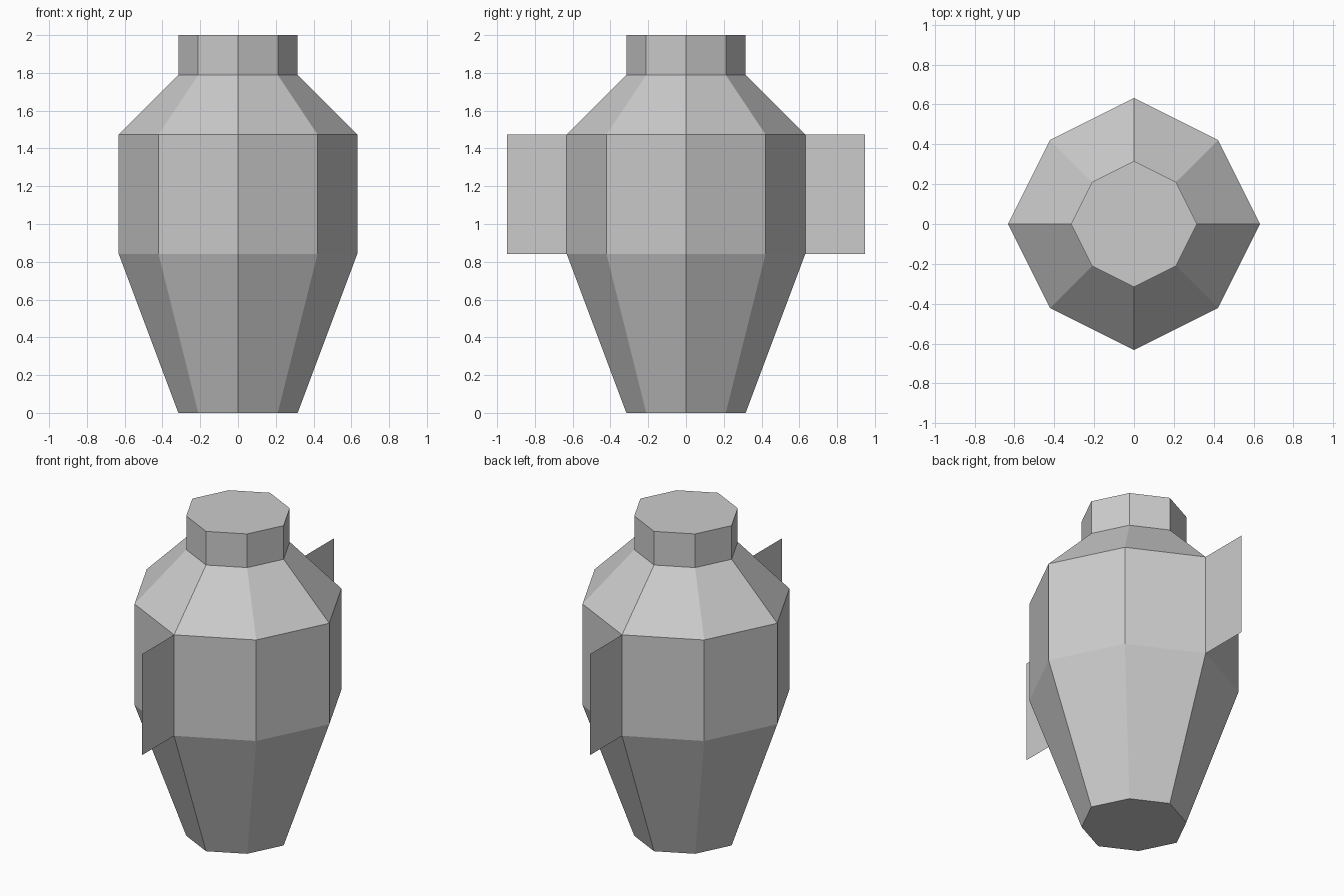
import bpy
import bmesh
from math import pi, sin, cos

cube = bpy.data.objects.get("Cube")
if cube:
    bpy.data.objects.remove(cube, do_unlink=True)

U = 2 / 19  # modelling unit: the jar is 19 units tall

clay = bpy.data.materials.new("plain_grey")
clay.use_nodes = True
grey = (0.6, 0.6, 0.6, 1)
clay.diffuse_color = grey
clay.node_tree.nodes["Principled BSDF"].inputs["Base Color"].default_value = grey


def finish(name, bm):
    mesh = bpy.data.meshes.new(name)
    bm.to_mesh(mesh)
    bm.free()
    mesh.materials.append(clay)
    obj = bpy.data.objects.new(name, mesh)
    bpy.context.collection.objects.link(obj)
    return obj


# Eight-sided jar body lofted through (radius, height) rings
profile = [(3, 0), (6, 8), (6, 14), (3, 17), (3, 19)]
bm = bmesh.new()
rings = []
for radius, height in profile:
    ring = []
    for i in range(8):
        a = i * pi / 4
        # Diagonal corners sit slightly inside the circle
        r = radius * U * (1 if i % 2 == 0 else 2 * 2 ** 0.5 / 3)
        ring.append(bm.verts.new((r * cos(a), r * sin(a), height * U)))
    rings.append(ring)
for low, high in zip(rings, rings[1:]):
    for i in range(8):
        j = (i + 1) % 8
        bm.faces.new((low[i], low[j], high[j], high[i]))
bm.faces.new(rings[0][::-1])
bm.faces.new(rings[-1])
finish("jar_body", bm)

# Thin flat handles at the front and back
for name, side in (("front_handle", -1), ("back_handle", 1)):
    bm = bmesh.new()
    corners = [(6, 8), (9, 8), (9, 14), (6, 14)]
    bm.faces.new([bm.verts.new((0, side * y * U, z * U)) for y, z in corners])
    finish(name, bm)
